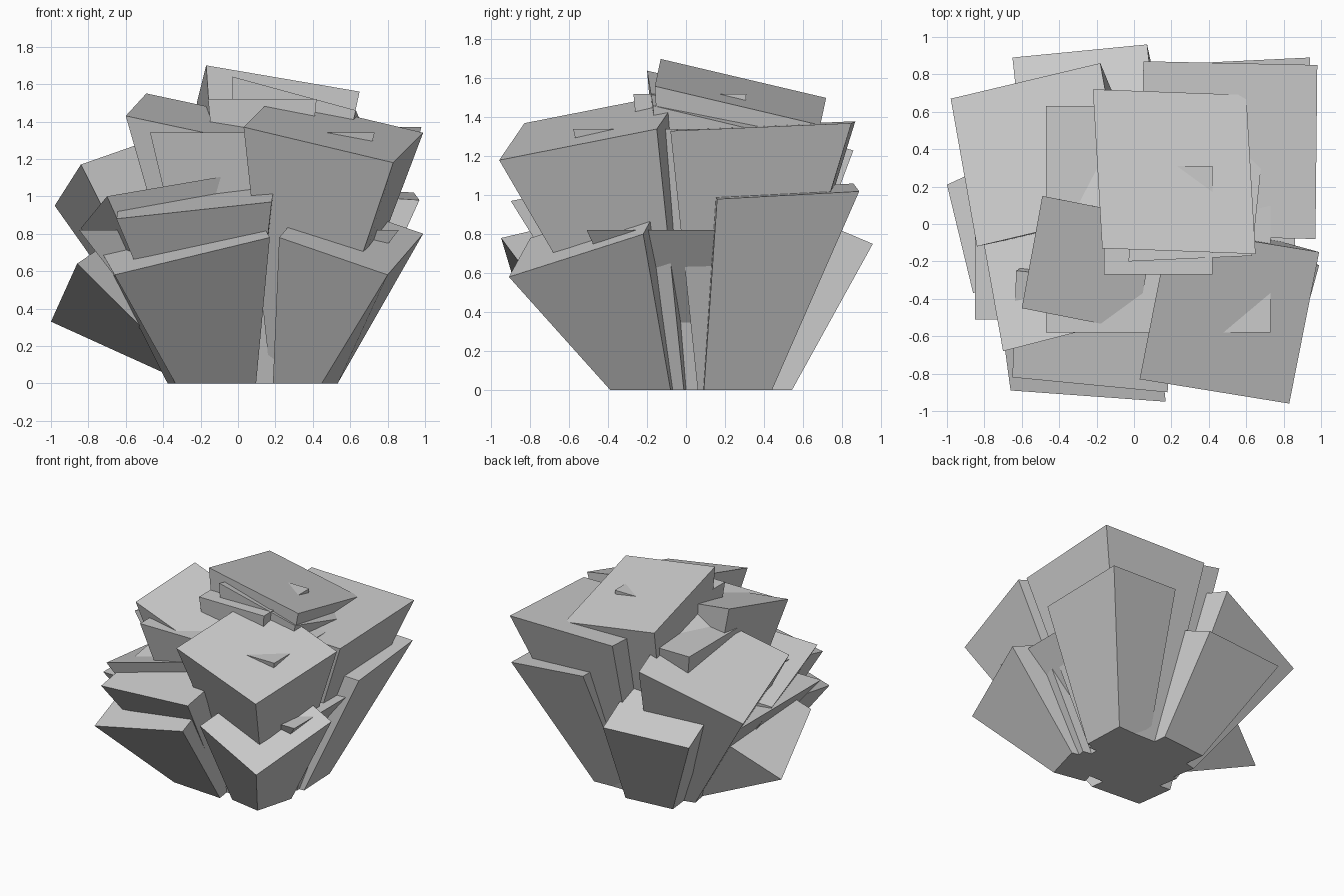
import bpy, bmesh
from mathutils import Vector

if "Cube" in bpy.data.objects:
    bpy.data.objects.remove(bpy.data.objects["Cube"])


def solid(name, top, base):
    """Closed block between a four-cornered top and a matching base."""
    bm = bmesh.new()
    t = [bm.verts.new(p) for p in top]
    b = [bm.verts.new(p) for p in base]
    bm.faces.new(t)
    bm.faces.new(b[::-1])
    for i in range(4):
        j = (i + 1) % 4
        bm.faces.new((t[i], b[i], b[j], t[j]))
    bmesh.ops.recalc_face_normals(bm, faces=bm.faces)
    mesh = bpy.data.meshes.new(name)
    bm.to_mesh(mesh)
    bm.free()
    ob = bpy.data.objects.new(name, mesh)
    bpy.context.collection.objects.link(ob)
    return ob


def tilted_block(name, p, q, r, base_centre, shrink=0.45):
    """Flared block: three corners of the tilted end, tapering to the ground."""
    p, q, r = Vector(p), Vector(q), Vector(r)
    top = [p, q, r, p + r - q]
    mid = (p + r) / 2
    base = [(base_centre[0] + shrink * (v.x - mid.x),
             base_centre[1] + shrink * (v.y - mid.y), 0) for v in top]
    return solid(name, top, base)


def core_block(name, x0, x1, y0, y1, z, k):
    """Upright flared block with a level top."""
    cx, cy = (x0 + x1) / 2, (y0 + y1) / 2
    top = [(x0, y0, z), (x1, y0, z), (x1, y1, z), (x0, y1, z)]
    base = [(cx + k * (x - cx), cy + k * (y - cy), 0) for x, y, _ in top]
    return solid(name, top, base)


# upright core blocks whose level tops peek out between the tilted ones
core_block("core_tall", -0.16, 0.42, -0.27, 0.31, 1.52, 0.5)
core_block("core_middle", -0.47, 0.73, -0.58, 0.63, 1.34, 0.47)
core_block("core_wide", -0.85, 0.86, -0.51, 0.51, 0.82, 0.26)

# upper ring of tilted blocks
tilted_block("crown_block", (-0.17, -0.13, 1.70), (0.65, -0.16, 1.56),
             (0.60, 0.69, 1.36), (0.12, 0.12))
tilted_block("crown_under_block", (-0.03, -0.20, 1.64), (0.63, -0.17, 1.46),
             (0.70, 0.50, 1.30), (0.15, 0.1))
tilted_block("upper_front_right_block", (0.03, -0.83, 1.37), (0.83, -0.96, 1.18),
             (0.99, -0.15, 1.34), (0.33, -0.12), 0.32)
tilted_block("upper_front_left_block", (-0.49, 0.15, 1.55), (-0.60, -0.45, 1.43),
             (0.01, -0.57, 1.30), (-0.05, -0.06), 0.4)
tilted_block("upper_back_left_block", (-0.84, -0.12, 1.17), (-0.98, 0.67, 0.95),
             (-0.18, 0.86, 1.23), (-0.12, 0.2), 0.4)
tilted_block("upper_back_right_block", (0.97, -0.08, 1.33), (0.98, 0.85, 1.37),
             (0.05, 0.87, 1.38), (0.3, 0.25), 0.4)

# middle ring
tilted_block("middle_front_left_block", (-0.63, -0.25, 1.00), (-0.65, -0.82, 0.88),
             (0.18, -0.90, 0.97), (-0.1, -0.16), 0.42)
tilted_block("middle_left_block", (-0.84, 0.10, 0.83), (-0.70, -0.68, 1.00),
             (0.00, -0.50, 1.12), (-0.14, 0.0), 0.4)

# lower ring
tilted_block("lower_front_right_block", (0.22, -0.80, 0.78), (0.80, -0.91, 0.58),
             (0.99, -0.22, 0.80), (0.36, -0.21), 0.45)
tilted_block("lower_front_left_block", (-0.74, -0.30, 0.72), (-0.66, -0.89, 0.58),
             (0.17, -0.95, 0.78), (-0.14, -0.2), 0.52)
tilted_block("lower_back_right_block", (0.97, 0.16, 0.98), (0.94, 0.89, 1.02),
             (0.32, 0.86, 1.06), (0.37, 0.26), 0.48)
tilted_block("lower_back_block", (0.07, 0.96, 0.75), (-0.65, 0.89, 0.75),
             (-0.58, 0.25, 1.02), (-0.02, 0.35), 0.55)
tilted_block("lower_left_block", (-0.86, -0.37, 0.64), (-1.00, 0.21, 0.33),
             (-0.46, 0.46, 0.70), (-0.13, 0.15), 0.42)
